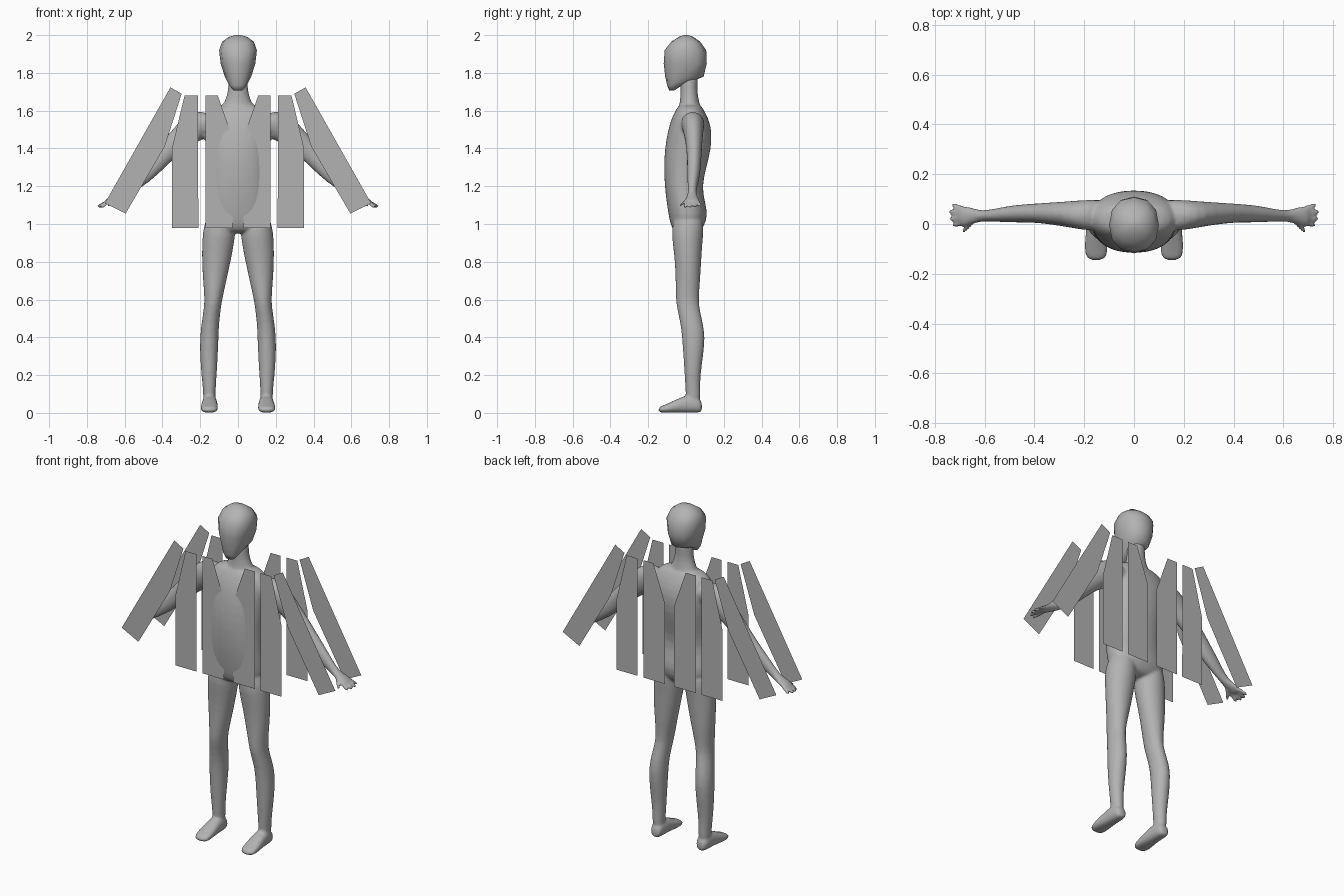
import bpy, bmesh, math
from mathutils import Vector

grey = bpy.data.materials.new("neutral grey")
grey.diffuse_color = (0.45, 0.45, 0.45, 1)
X, Y, Z = Vector((1, 0, 0)), Vector((0, 1, 0)), Vector((0, 0, 1))


def tube(bm, rings, u, v, sides=16, power=2.0):
    """Closed loft through (centre, half width, half depth) rings."""
    loops = []
    for c, a, b in rings:
        loop = []
        for i in range(sides):
            t = 2 * math.pi * i / sides
            co, si = math.cos(t), math.sin(t)
            p = math.copysign(abs(co) ** (2 / power), co) * a
            q = math.copysign(abs(si) ** (2 / power), si) * b
            loop.append(bm.verts.new(Vector(c) + u * p + v * q))
        loops.append(loop)
    for l0, l1 in zip(loops, loops[1:]):
        for i in range(sides):
            j = (i + 1) % sides
            bm.faces.new((l0[i], l0[j], l1[j], l1[i]))
    bm.faces.new(loops[0][::-1])
    bm.faces.new(loops[-1])


def upright(rows, x=False):
    """Rows of z, front y, back y, and half width (or inner x, outer x)."""
    out = []
    for z, f, b, *w in rows:
        cx, hw = ((w[0] + w[1]) / 2, (w[1] - w[0]) / 2) if x else (0, w[0])
        out.append(((cx, (f + b) / 2, z), hw, (b - f) / 2))
    return out


def flip(rings, s):
    return [((s * c[0], c[1], c[2]), a, b) for c, a, b in rings]


def finish(name, bm, smooth=True):
    bmesh.ops.recalc_face_normals(bm, faces=bm.faces[:])
    me = bpy.data.meshes.new(name)
    bm.to_mesh(me)
    bm.free()
    for p in me.polygons:
        p.use_smooth = smooth
    me.materials.append(grey)
    ob = bpy.data.objects.new(name, me)
    bpy.context.collection.objects.link(ob)
    return ob


# torso and neck
bm = bmesh.new()
tube(bm, upright([
    (0.95, -0.05, 0.06, 0.10), (0.98, -0.08, 0.095, 0.16), (1.05, -0.093, 0.118, 0.177),
    (1.12, -0.104, 0.10, 0.172), (1.20, -0.113, 0.085, 0.163), (1.30, -0.118, 0.108, 0.162),
    (1.40, -0.113, 0.135, 0.17), (1.50, -0.096, 0.138, 0.178), (1.57, -0.073, 0.115, 0.18),
    (1.61, -0.05, 0.09, 0.15), (1.635, -0.035, 0.078, 0.10)]), X, Y, 24, 2.25)
tube(bm, upright([
    (1.58, -0.05, 0.09, 0.11), (1.63, -0.035, 0.075, 0.082), (1.68, -0.03, 0.063, 0.057),
    (1.74, -0.03, 0.06, 0.052), (1.80, -0.03, 0.07, 0.05)]), X, Y)

leg = upright([
    (1.06, -0.06, 0.09, 0.03, 0.165), (0.97, -0.08, 0.097, 0.010, 0.187),
    (0.90, -0.072, 0.088, 0.018, 0.192), (0.80, -0.06, 0.082, 0.038, 0.193),
    (0.70, -0.056, 0.076, 0.06, 0.186), (0.60, -0.056, 0.068, 0.083, 0.178),
    (0.55, -0.048, 0.073, 0.09, 0.182), (0.47, -0.03, 0.092, 0.10, 0.195),
    (0.40, -0.022, 0.103, 0.102, 0.202), (0.30, -0.015, 0.092, 0.106, 0.202),
    (0.20, -0.008, 0.077, 0.112, 0.195), (0.12, -0.004, 0.076, 0.118, 0.185),
    (0.04, 0.0, 0.08, 0.118, 0.185)], True)
foot = [((0.150, 0.086, 0.03), 0.022, 0.025), ((0.150, 0.07, 0.04), 0.036, 0.04),
        ((0.150, 0.02, 0.05), 0.040, 0.05), ((0.150, -0.03, 0.041), 0.043, 0.041),
        ((0.152, -0.08, 0.029), 0.048, 0.029), ((0.152, -0.12, 0.02), 0.047, 0.020),
        ((0.152, -0.148, 0.016), 0.034, 0.013)]
arm = [((0.11, 0.035, 1.54), 0.065, 0.06), ((0.17, 0.035, 1.535), 0.085, 0.065),
       ((0.24, 0.038, 1.51), 0.078, 0.056), ((0.32, 0.042, 1.44), 0.062, 0.046),
       ((0.40, 0.044, 1.36), 0.054, 0.039), ((0.45, 0.042, 1.305), 0.050, 0.037),
       ((0.50, 0.040, 1.255), 0.046, 0.034), ((0.57, 0.034, 1.195), 0.034, 0.025),
       ((0.615, 0.032, 1.158), 0.024, 0.022), ((0.65, 0.032, 1.138), 0.019, 0.034),
       ((0.69, 0.034, 1.118), 0.016, 0.043), ((0.70, 0.034, 1.114), 0.011, 0.038)]
across = Vector((0.62, 0, 0.78))
# finger roots and tips
fingers = [((0.685, 0.066, 1.120), (0.735, 0.077, 1.092)), ((0.69, 0.045, 1.118), (0.746, 0.050, 1.090)),
           ((0.69, 0.023, 1.118), (0.744, 0.020, 1.088)), ((0.685, 0.004, 1.118), (0.728, -0.008, 1.085)),
           ((0.635, 0.022, 1.138), (0.690, -0.036, 1.095))]
for s in (-1, 1):
    side = Vector((s * across.x, 0, across.z))
    tube(bm, flip(leg, s), X, Y)
    tube(bm, flip(foot, s), X, Z, 16, 2.4)
    tube(bm, flip(arm, s), side, Y)
    for a, b in fingers:
        a, b = Vector(a), Vector(b)
        f = [(a.lerp(b, t), r, r) for t, r in ((0, 0.011), (0.5, 0.011), (0.85, 0.010), (1, 0.007))]
        d = b - a
        v = Vector((-d.y, d.x, 0)).normalized()
        tube(bm, flip(f, s), side, Vector((s * v.x, v.y, 0)), 8)
body = finish("body", bm)
sub = body.modifiers.new("round", "SUBSURF")
sub.levels = sub.render_levels = 1
rm = body.modifiers.new("merge", "REMESH")
rm.mode = "VOXEL"
rm.voxel_size = 0.008
rm.use_smooth_shade = True
sm = body.modifiers.new("soften", "SMOOTH")
sm.factor, sm.iterations = 0.5, 5

# head
bm = bmesh.new()
tube(bm, upright([
    (1.708, -0.09, -0.06, 0.025), (1.735, -0.10, -0.02, 0.047), (1.78, -0.11, 0.093, 0.070),
    (1.85, -0.118, 0.110, 0.092), (1.92, -0.113, 0.107, 0.100), (1.965, -0.078, 0.075, 0.084),
    (1.99, -0.04, 0.04, 0.05), (2.0, -0.012, 0.012, 0.016)]), X, Y, 12, 2.3)
finish("head", bm)

# flat cloth pattern pieces, as x-z outlines, mirrored in front of and behind the body
pieces = {
    "centre_panel": [(0.03, 0.98), (0.173, 0.98), (0.173, 1.68), (0.107, 1.68), (0.03, 1.46)],
    "side_panel": [(0.21, 0.98), (0.35, 0.98), (0.35, 1.40), (0.283, 1.68), (0.212, 1.68)],
    "sleeve_panel": [(0.595, 1.055), (0.705, 1.11), (0.358, 1.723), (0.298, 1.69), (0.388, 1.41)],
}
for where, y in (("front", -0.089), ("back", 0.155)):
    for name, outline in pieces.items():
        bm = bmesh.new()
        for s in (-1, 1):
            pts = [bm.verts.new((s * x, y, z)) for x, z in outline]
            face = bm.faces.new(pts)
            face.normal_update()
            if face.normal.y * y < 0:
                face.normal_flip()
        me = bpy.data.meshes.new(where + "_" + name)
        bm.to_mesh(me)
        bm.free()
        me.materials.append(grey)
        bpy.context.collection.objects.link(bpy.data.objects.new(me.name, me))
